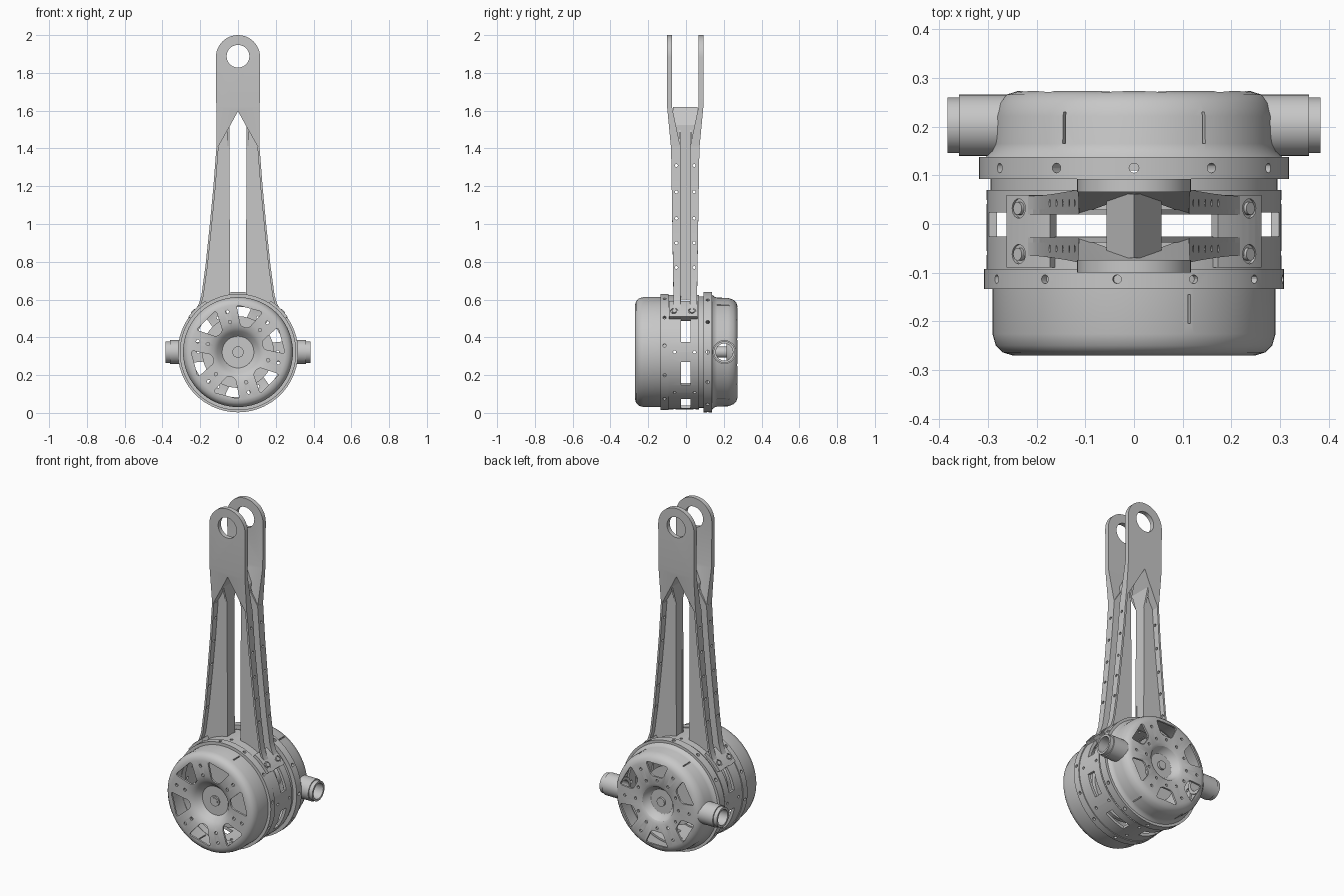
import bpy, bmesh, math
from mathutils import Matrix, Vector

if "Cube" in bpy.data.objects:
    bpy.data.objects.remove(bpy.data.objects["Cube"])

C = 0.322          # height of the drum axis
ARM_Y = -0.004     # the arm sits slightly forward

grey = bpy.data.materials.new("plain grey")
grey.use_nodes = True
grey.diffuse_color = (0.57, 0.57, 0.57, 1)
grey.node_tree.nodes["Principled BSDF"].inputs["Base Color"].default_value = (0.57, 0.57, 0.57, 1)


def finish(name, bm):
    bmesh.ops.recalc_face_normals(bm, faces=bm.faces)
    me = bpy.data.meshes.new(name)
    bm.to_mesh(me)
    bm.free()
    me.materials.append(grey)
    ob = bpy.data.objects.new(name, me)
    bpy.context.collection.objects.link(ob)
    return ob


def activate(ob):
    bpy.ops.object.select_all(action='DESELECT')
    ob.select_set(True)
    bpy.context.view_layer.objects.active = ob


def modify(ob, kind, **props):
    mod = ob.modifiers.new(kind.title(), kind)
    for key, value in props.items():
        setattr(mod, key, value)
    activate(ob)
    bpy.ops.object.modifier_apply(modifier=mod.name)


def smooth(ob, angle=30):
    activate(ob)
    bpy.ops.object.shade_smooth_by_angle(angle=math.radians(angle))


def cut(ob, bm):
    cutter = finish("cutter", bm)
    cutter.hide_render = True
    modify(ob, 'BOOLEAN', object=cutter, operation='DIFFERENCE', solver='EXACT')
    bpy.data.objects.remove(cutter)


def polar(r, deg):
    a = math.radians(deg)
    return (r * math.cos(a), C + r * math.sin(a))


def add_cyl(bm, pos, axis, r, depth, seg=16):
    turn = Vector((0, 0, 1)).rotation_difference(Vector(axis)).to_matrix().to_4x4()
    bmesh.ops.create_cone(bm, cap_ends=True, segments=seg, radius1=r, radius2=r,
                          depth=depth, matrix=Matrix.Translation(pos) @ turn)


def add_radial(bm, deg, y, radius, r, depth, seg=12):
    x, z = polar(radius, deg)
    add_cyl(bm, (x, y, z), (x, 0, z - C), r, depth, seg)


def add_prism(bm, pts, y0, y1, round_by=0):
    face = bm.faces.new([bm.verts.new((x, y0, z)) for x, z in pts])
    ext = bmesh.ops.extrude_face_region(bm, geom=[face])["geom"]
    top = [v for v in ext if isinstance(v, bmesh.types.BMVert)]
    bmesh.ops.translate(bm, vec=(0, y1 - y0, 0), verts=top)
    if not face.is_valid or len(face.link_loops if hasattr(face, "link_loops") else face.loops) < 3:
        return
    if round_by:
        sides = [e for v in top for e in v.link_edges
                 if abs(e.verts[0].co.y - e.verts[1].co.y) > 1e-4]
        bmesh.ops.bevel(bm, geom=sides, offset=round_by, segments=4, profile=0.5, affect='EDGES')


def sector(r0, r1, mid, half0, half1, n=6):
    outer = [polar(r1, mid - half1 + 2 * half1 * i / n) for i in range(n + 1)]
    return outer + [polar(r0, mid + half0 - 2 * half0 * i / n) for i in range(n + 1)]


def shell(profile, wall):
    """Close an open profile with a parallel inner line; the sign of wall picks the side."""
    pts = [Vector(p) for p in profile]
    inner = []
    for i, p in enumerate(pts):
        t = (pts[min(i + 1, len(pts) - 1)] - pts[max(i - 1, 0)]).normalized()
        inner.append(p + wall * Vector((-t.y, t.x)))
    return pts + inner[::-1]


def lathe(name, profile, pos=(0, 0, C), axis=(0, 1, 0), seg=72):
    """Spin a closed (radius, distance along axis) outline."""
    bm = bmesh.new()
    vs = [bm.verts.new(Vector(pos) + Vector(axis) * d + Vector((0, 0, r))) for r, d in profile]
    edges = [bm.edges.new((vs[i], vs[i - 1])) for i in range(len(vs))]
    bmesh.ops.spin(bm, geom=vs + edges, cent=pos, axis=axis, angle=math.tau, steps=seg, use_merge=True)
    bmesh.ops.remove_doubles(bm, verts=bm.verts, dist=1e-5)
    return finish(name, bm)


def band(name, r0, r1, y0, y1):
    return lathe(name, [(r0, y0), (r1, y0), (r1, y1), (r0, y1)])


def interp(z, table):
    for (z0, v0), (z1, v1) in zip(table, table[1:]):
        if z <= z1:
            return v0 + (v1 - v0) * max(0, (z - z0) / (z1 - z0))
    return table[-1][1]


def bent_plate(name, pts, inner, outer):
    """Flat outline whose two faces follow depth tables over height."""
    bm = bmesh.new()
    add_prism(bm, pts, 0, -1)
    for z in (1.4, 1.62):
        bmesh.ops.bisect_plane(bm, geom=bm.verts[:] + bm.edges[:] + bm.faces[:],
                               plane_co=(0, 0, z), plane_no=(0, 0, 1))
    for v in bm.verts:
        v.co.y = -interp(v.co.z, inner if v.co.y > -0.5 else outer)
    return finish(name, bm)


def mirror(ob, x, y):
    modify(ob, 'MIRROR', use_axis=(x, y, False), use_clip=False, use_mirror_merge=False)
    ob.location.y = ARM_Y


# Front cup: dished face, six windows, bolt holes and slits
front = lathe("front_cup", shell([(0.012, -0.212), (0.084, -0.212), (0.092, -0.22), (0.11, -0.243),
                                  (0.13, -0.258), (0.16, -0.267), (0.25, -0.27), (0.27, -0.264),
                                  (0.284, -0.25), (0.291, -0.226), (0.291, -0.1)], 0.011))
bm = bmesh.new()
for k in range(6):
    add_prism(bm, sector(0.138, 0.25, 15 + 60 * k, 9, 17, 1), -0.31, -0.18, 0.016)
    for r in (0.165, 0.22):
        x, z = polar(r, 45 + 60 * k)
        add_cyl(bm, (x, -0.26, z), (0, 1, 0), 0.009, 0.1)
for k in range(2):
    add_prism(bm, sector(0.265, 0.32, 67 + 180 * k, 0.6, 0.6, 1), -0.205, -0.145)
cut(front, bm)

# Back cup: flatter face with recessed hub, windows, slits and port bores
back = lathe("back_cup", shell([(0.02, 0.225), (0.07, 0.225), (0.085, 0.235), (0.1, 0.262),
                                (0.115, 0.27), (0.24, 0.273), (0.262, 0.266), (0.277, 0.25),
                                (0.287, 0.222), (0.288, 0.165), (0.293, 0.15), (0.304, 0.138)], -0.011))
bm = bmesh.new()
for k in range(6):
    add_prism(bm, sector(0.165, 0.25, 30 + 60 * k, 13, 17, 1), 0.21, 0.31, 0.016)
    for r, a in ((0.14, 0), (0.21, 0), (0.14, 30)):
        x, z = polar(r, a + 60 * k)
        add_cyl(bm, (x, 0.265, z), (0, 1, 0), 0.008, 0.06)
for a in (60, 120, 240, 300):
    add_prism(bm, sector(0.262, 0.32, a, 0.6, 0.6, 1), 0.165, 0.23)
for s in (-1, 1):
    add_cyl(bm, (s * 0.32, 0.203, C), (1, 0, 0), 0.045, 0.13, 32)
cut(back, bm)

# Side ports: stepped tubes
for side, s in (("left", 1), ("right", -1)):
    smooth(lathe(side + "_port", [(0.045, 0.262), (0.063, 0.262), (0.063, 0.36), (0.057, 0.36),
                                  (0.057, 0.383), (0.045, 0.383)], (0, 0.203, C), (s, 0, 0), 40))

# Flange rings with radial holes
for name, r, y0, y1, start, hole in (("front_flange", 0.308, -0.134, -0.093, 6.5, 0.009),
                                     ("back_flange", 0.319, 0.092, 0.138, 0, 0.01)):
    ring = band(name, 0.278, r, y0, y1)
    bm = bmesh.new()
    for k in range(12):
        add_radial(bm, start + 30 * k, (y0 + y1) / 2, 0.3, hole, 0.08)
    cut(ring, bm)
    smooth(ring)
smooth(band("rear_spacer", 0.28, 0.295, 0.068, 0.094))

# Middle ring with eight slots
ring = band("middle_ring", 0.286, 0.303, -0.094, 0.07)
bm = bmesh.new()
for k in range(8):
    add_prism(bm, sector(0.26, 0.33, 22.5 + 45 * k, 12.5, 12.5), -0.026, 0.024)
    for y in (-0.06, 0.045):
        add_radial(bm, 45 * k, y, 0.295, 0.008, 0.08)
cut(ring, bm)
for ob in (front, back, ring):
    smooth(ob)

# Hub: shaft, bearing cap and inner plates
for name, y, r, depth in (("front_shaft", -0.16, 0.03, 0.12), ("front_cap", -0.214, 0.02, 0.016),
                          ("front_inner_plate", -0.11, 0.19, 0.02), ("back_inner_plate", 0.12, 0.17, 0.02),
                          ("back_shaft", 0.165, 0.03, 0.11), ("back_cap", 0.228, 0.025, 0.02)):
    bm = bmesh.new()
    add_cyl(bm, (0, y, C), (0, 1, 0), r, depth, 40)
    smooth(finish(name, bm))

# Fork plates: rounded prongs over an inverted V
half = [(0, 1.597), (0.045, 1.515), (0.113, 1.395), (0.115, 1.62)]
arc = [(0.117 * math.cos(math.pi * i / 24), 1.883 + 0.117 * math.sin(math.pi * i / 24)) for i in range(25)]
plate = bent_plate("fork_plates", half + arc + [(-x, z) for x, z in half[:0:-1]],
                   [(1.4, 0.024), (1.62, 0.07)], [(1.4, 0.075), (1.62, 0.096)])
bm = bmesh.new()
add_cyl(bm, (0, -0.08, 1.888), (0, 1, 0), 0.06, 0.2, 40)
cut(plate, bm)
mirror(plate, False, True)
smooth(plate)

# Legs: thin web panels and outer rims
rim = [(0.114, 1.41), (0.13, 1.2), (0.149, 1.0), (0.172, 0.78), (0.194, 0.62), (0.208, 0.575), (0.23, 0.54), (0.262, 0.505)]
foot_arc = [polar(0.3, a) for a in (36, 48, 60, 72, 82)]
web = bent_plate("leg_webs", rim + foot_arc + [(0.046, 1.515)], [(1, 0.024), (2, 0.024)],
                 [(1, 0.034), (2, 0.034)])
mirror(web, True, True)
rims = bent_plate("leg_rims", rim + [(x - 0.011, z - 0.004) for x, z in reversed(rim)],
                  [(1, 0.024), (2, 0.024)], [(0.6, 0.062), (1.4, 0.075)])
bm = bmesh.new()
for z in (0.77, 0.9, 1.03, 1.17, 1.31):
    add_cyl(bm, (0.15, -0.047, z), (1, 0, 0), 0.008, 0.2, 12)
cut(rims, bm)
mirror(rims, True, True)
smooth(rims)

# Inner wall bent over the gap between the legs
strip = [(0.045, 0.6), (0.045, 1.515), (0, 1.597), (-0.045, 1.515), (-0.045, 0.6)]
strip += [(-0.057, 0.6), (-0.057, 1.525), (0, 1.62), (0.057, 1.525), (0.057, 0.6)]
depth = [(1.4, 0.03), (1.515, 0.066)]
wall = bent_plate("inner_wall", strip, [(z, -d) for z, d in depth], depth)
wall.location.y = ARM_Y

# Feet: curved pads with bolts on the middle ring
for side, mid, bolt in (("left", 46.5, 42.5), ("right", 133.5, 137.5)):
    bm = bmesh.new()
    add_prism(bm, sector(0.296, 0.322, mid, 11, 11), -0.089, 0.06)
    pad = finish(side + "_foot", bm)
    bm = bmesh.new()
    bolts = bmesh.new()
    for y in (-0.062, 0.032):
        add_radial(bm, bolt, y, 0.324, 0.02, 0.02, 20)
        add_radial(bolts, bolt, y, 0.317, 0.013, 0.016, 20)
    cut(pad, bm)
    smooth(pad)
    smooth(finish(side + "_foot_bolts", bolts))
